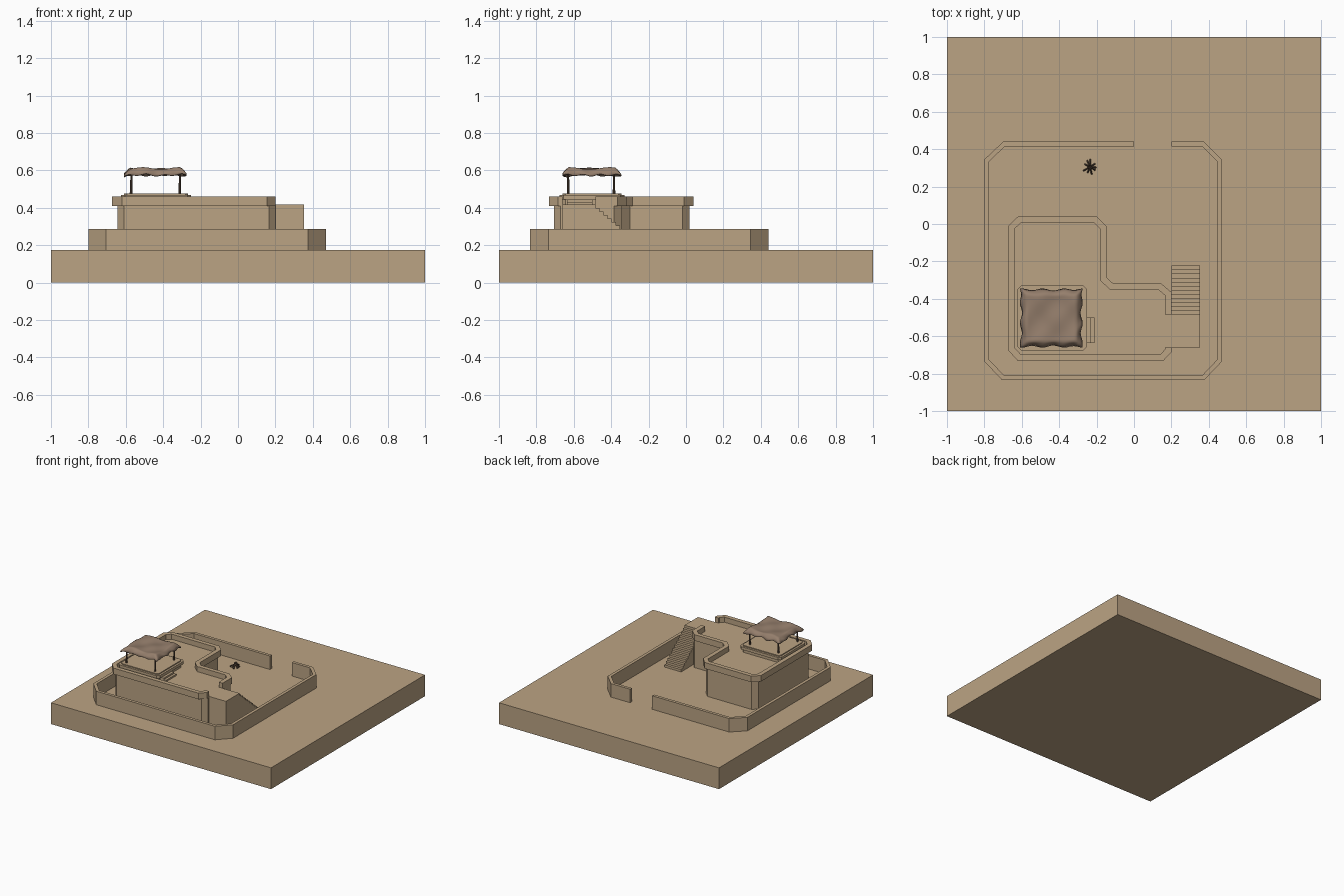
import bpy, bmesh, math, random
from mathutils import Vector

if "Cube" in bpy.data.objects:
    bpy.data.objects.remove(bpy.data.objects["Cube"])

random.seed(4)


def material(name, rgb):
    m = bpy.data.materials.new(name)
    m.diffuse_color = (*rgb, 1)
    m.use_nodes = True
    m.node_tree.nodes["Principled BSDF"].inputs["Base Color"].default_value = m.diffuse_color
    return m


SAND = material("sandstone", (0.50, 0.37, 0.23))
CLOTH = material("canopy_cloth", (0.30, 0.21, 0.15))
WOOD = material("dark_wood", (0.10, 0.065, 0.045))


def finish(name, bm, mat):
    bmesh.ops.recalc_face_normals(bm, faces=bm.faces)
    me = bpy.data.meshes.new(name)
    bm.to_mesh(me)
    bm.free()
    me.materials.append(mat)
    ob = bpy.data.objects.new(name, me)
    bpy.context.collection.objects.link(ob)
    return ob


def prism(name, pts, lo, hi, mat=SAND, axis="z"):
    """Extrude an outline: (x, y) along z, or (y, z) along x."""
    place = (lambda p, h: (p[0], p[1], h)) if axis == "z" else (lambda p, h: (h, p[0], p[1]))
    bm = bmesh.new()
    a = [bm.verts.new(place(p, lo)) for p in pts]
    b = [bm.verts.new(place(p, hi)) for p in pts]
    bm.faces.new(a[::-1])
    bm.faces.new(b)
    n = len(pts)
    for i in range(n):
        bm.faces.new((a[i], a[(i + 1) % n], b[(i + 1) % n], b[i]))
    return finish(name, bm, mat)


def inset_path(pts, d):
    """Offset an open path to its left by d with mitred corners."""
    out = []
    P = [Vector(p) for p in pts]
    for i, p in enumerate(P):
        dirs = []
        if i > 0:
            dirs.append((p - P[i - 1]).normalized())
        if i < len(P) - 1:
            dirs.append((P[i + 1] - p).normalized())
        ns = [Vector((-t.y, t.x)) for t in dirs]
        m = sum(ns, Vector((0, 0))).normalized()
        out.append(tuple(p + m * (d / m.dot(ns[0]))))
    return out


def wall(name, path, thick, lo, hi):
    return prism(name, path + inset_path(path, thick)[::-1], lo, hi)


def chamfered(x0, x1, y0, y1, c):
    return [(x0 + c, y0), (x1 - c, y0), (x1, y0 + c), (x1, y1 - c),
            (x1 - c, y1), (x0 + c, y1), (x0, y1 - c), (x0, y0 + c)]


def steps(start, end, n):
    """Descending stair profile points from (pos, z) to (pos, z)."""
    (p0, z0), (p1, z1) = start, end
    dp, dz = (p1 - p0) / n, (z1 - z0) / n
    pts = []
    for i in range(n):
        pts += [(p0 + dp * i, z0 + dz * (i + 1)), (p0 + dp * (i + 1), z0 + dz * (i + 1))]
    return pts


def stick(name, a, b, r0, r1, sides=8):
    a, b = Vector(a), Vector(b)
    bm = bmesh.new()
    bmesh.ops.create_cone(bm, cap_ends=True, segments=sides, radius1=r0, radius2=r1,
                          depth=(b - a).length)
    bmesh.ops.rotate(bm, verts=bm.verts, matrix=(b - a).to_track_quat("Z", "Y").to_matrix())
    bmesh.ops.translate(bm, verts=bm.verts, vec=(a + b) / 2)
    return finish(name, bm, WOOD)


GROUND, ROOF = 0.175, 0.418

# ground slab
prism("ground_slab", [(-1, -1), (1, -1), (1, 1), (-1, 1)], 0, GROUND)

# courtyard wall with a gate gap at the back
wall("courtyard_wall", [(0.0, 0.44), (-0.70, 0.44), (-0.80, 0.345), (-0.80, -0.735),
     (-0.705, -0.835), (0.375, -0.835), (0.47, -0.735), (0.47, 0.345), (0.375, 0.44),
     (0.20, 0.44)], 0.025, GROUND, 0.286)

# L-shaped house
prism("house_body", [(0.2, -0.385), (0.165, -0.343), (-0.125, -0.343), (-0.17, -0.30),
      (-0.17, -0.02), (-0.208, 0.018), (-0.61, 0.018), (-0.645, -0.02), (-0.645, -0.67),
      (-0.61, -0.707), (0.165, -0.707), (0.2, -0.672)], GROUND, ROOF)

# overhanging roof parapet, open at the stair landing
wall("roof_parapet", [(0.2, -0.485), (0.2, -0.365), (0.145, -0.318), (-0.112, -0.318),
     (-0.147, -0.286), (-0.147, -0.012), (-0.198, 0.04), (-0.62, 0.04), (-0.673, -0.01),
     (-0.673, -0.675), (-0.62, -0.733), (0.155, -0.733), (0.2, -0.685), (0.2, -0.66)],
     0.035, 0.41, 0.46)

# courtyard door panel
prism("door", [(-0.195, GROUND), (-0.095, GROUND), (-0.095, 0.288), (-0.12, 0.307),
      (-0.17, 0.307), (-0.195, 0.288)], -0.171, -0.167, axis="x")

# landing and main staircase
prism("main_stairs", [(-0.66, GROUND), (-0.66, ROOF), (-0.485, ROOF)]
      + steps((-0.485, ROOF), (-0.2, GROUND), 13)[:-1] + [(-0.22, GROUND)],
      0.2, 0.353, axis="x")

# raised platform on the roof
prism("platform_base", chamfered(-0.61, -0.265, -0.66, -0.345, 0.015), ROOF - 0.005, 0.45)
prism("platform_slab", chamfered(-0.625, -0.25, -0.675, -0.33, 0.02), 0.445, 0.468)
prism("platform_top", chamfered(-0.609, -0.266, -0.659, -0.346, 0.015), 0.468, 0.476)
for i in range(3):
    x0 = -0.27 + 0.02 * i
    prism(f"platform_step_{i + 1}", [(x0, -0.635), (x0 + 0.02, -0.635),
          (x0 + 0.02, -0.5), (x0, -0.5)], ROOF - 0.005, 0.457 - 0.013 * i)

# canopy posts
for x in (-0.572, -0.312):
    for y in (-0.63, -0.385):
        stick("canopy_post", (x, y, 0.474), (x + 0.003, y, 0.602), 0.007, 0.005)

# draped cloth canopy with rumpled hanging edges
N = 28
bm = bmesh.new()
bmesh.ops.create_grid(bm, x_segments=N, y_segments=N, size=1)
for v in bm.verts:
    u, w = v.co.x, v.co.y
    edge = max(0, (max(abs(u), abs(w)) - 0.78) / 0.22)
    wave = math.sin(5.5 * u + 0.6) * math.cos(4.6 * w + 0.4)
    z = 0.606 + 0.006 * wave + 0.008 * max(abs(u), abs(w)) ** 2 - 0.038 * edge ** 1.5
    z += edge * 0.005 * math.sin(11 * (u - w))
    x = -0.442 + 0.168 * u * (1 - 0.035 * edge * (1 + math.sin(9 * w)) * (1 - w ** 4))
    y = -0.503 + 0.158 * w * (1 - 0.035 * edge * (1 + math.sin(9 * u + 1)) * (1 - u ** 4))
    v.co = (x, y, z)
canopy = finish("canopy", bm, CLOTH)
for p in canopy.data.polygons:
    p.use_smooth = True
if sum(p.normal.z for p in canopy.data.polygons) < 0:
    canopy.data.flip_normals()
mod = canopy.modifiers.new("thickness", "SOLIDIFY")
mod.thickness = 0.006

# campfire of leaning sticks
cx, cy = -0.235, 0.305
for i in range(9):
    a = math.tau * i / 9 + random.uniform(-0.2, 0.2)
    r = random.uniform(0.03, 0.043)
    c, s = math.cos(a), math.sin(a)
    stick("campfire_stick", (cx + r * c, cy + r * s, GROUND + 0.003),
          (cx - 0.012 * c, cy - 0.012 * s, GROUND + random.uniform(0.025, 0.04)),
          0.005, 0.004, 6)
